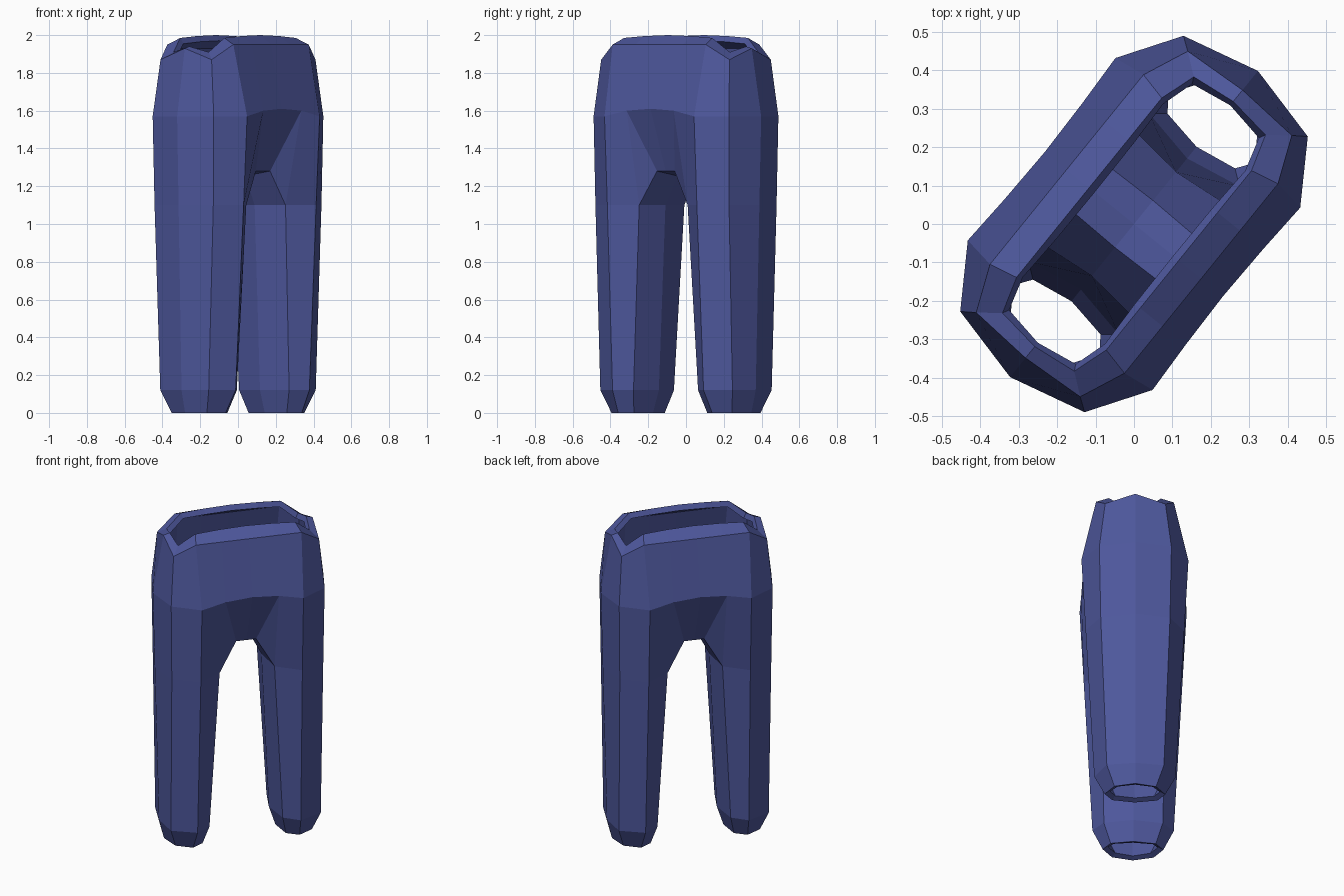
import bpy, bmesh, math

if "Cube" in bpy.data.objects:
    bpy.data.objects.remove(bpy.data.objects["Cube"])

denim = bpy.data.materials.new("navy_denim")
denim.diffuse_color = (0.075, 0.095, 0.33, 1)
denim.use_nodes = True
denim.node_tree.nodes["Principled BSDF"].inputs["Base Color"].default_value = denim.diffuse_color

bm = bmesh.new()


def row(*pts):
    return [bm.verts.new(p) for p in pts]


def ring(z, *uv):
    return row(*[(u, v, z) for u, v in uv])


def loft(low, high):
    for i in range(len(low) - 1):
        bm.faces.new((low[i], low[i + 1], high[i + 1], high[i]))


# Quarter of the trousers: rings run from the outer end round to the inseam
hem = ring(0.0, (.445, 0), (.41, .12), (.32, .175), (.25, .13), (.225, 0))
cuff = ring(.12, (.475, 0), (.45, .165), (.31, .235), (.22, .17), (.185, 0))
thigh = ring(1.1, (.50, 0), (.455, .2), (.305, .285), (.165, .19), (.14, 0))
hip = row((.512, 0, 1.57), (.461, .208, 1.57), (.305, .309, 1.57),
          (.16, .302, 1.60), (0, .298, 1.61))
waist = row((.448, 0, 1.93), (.437, .174, 1.87), (.317, .225, 1.95),
            (.16, .225, 1.95), (0, .225, 1.95))
rim = row((.41, 0, 1.94), (.395, .12, 1.91), (.30, .15, 1.985),
          (.16, .15, 1.995), (0, .15, 2.0))
# Crotch arch: edge and centre line, from the leg to the middle
arch_edge = row((.06, .17, 1.28), (0, .17, 1.28))
arch_mid = row((.06, 0, 1.255), (0, 0, 1.255))

loft(hem, cuff)
loft(cuff, thigh)
loft(thigh[:4], hip[:4])
loft(hip, waist)
loft(waist, rim)
bm.faces.new((thigh[3], arch_edge[0], hip[3]))
loft(arch_edge, hip[3:])
bm.faces.new((thigh[3], thigh[4], arch_mid[0], arch_edge[0]))
bm.faces.new((arch_edge[0], arch_mid[0], arch_mid[1], arch_edge[1]))

me = bpy.data.meshes.new("trousers")
bm.to_mesh(me)
bm.free()
me.materials.append(denim)
trousers = bpy.data.objects.new("trousers", me)
bpy.context.collection.objects.link(trousers)

# Other three quarters, cloth thickness, and the turned stance
mirror = trousers.modifiers.new("quarters", "MIRROR")
mirror.use_axis = (True, True, False)
mirror.use_clip = True
cloth = trousers.modifiers.new("cloth", "SOLIDIFY")
cloth.thickness = 0.035
cloth.offset = -1
trousers.rotation_euler.z = math.radians(51)
